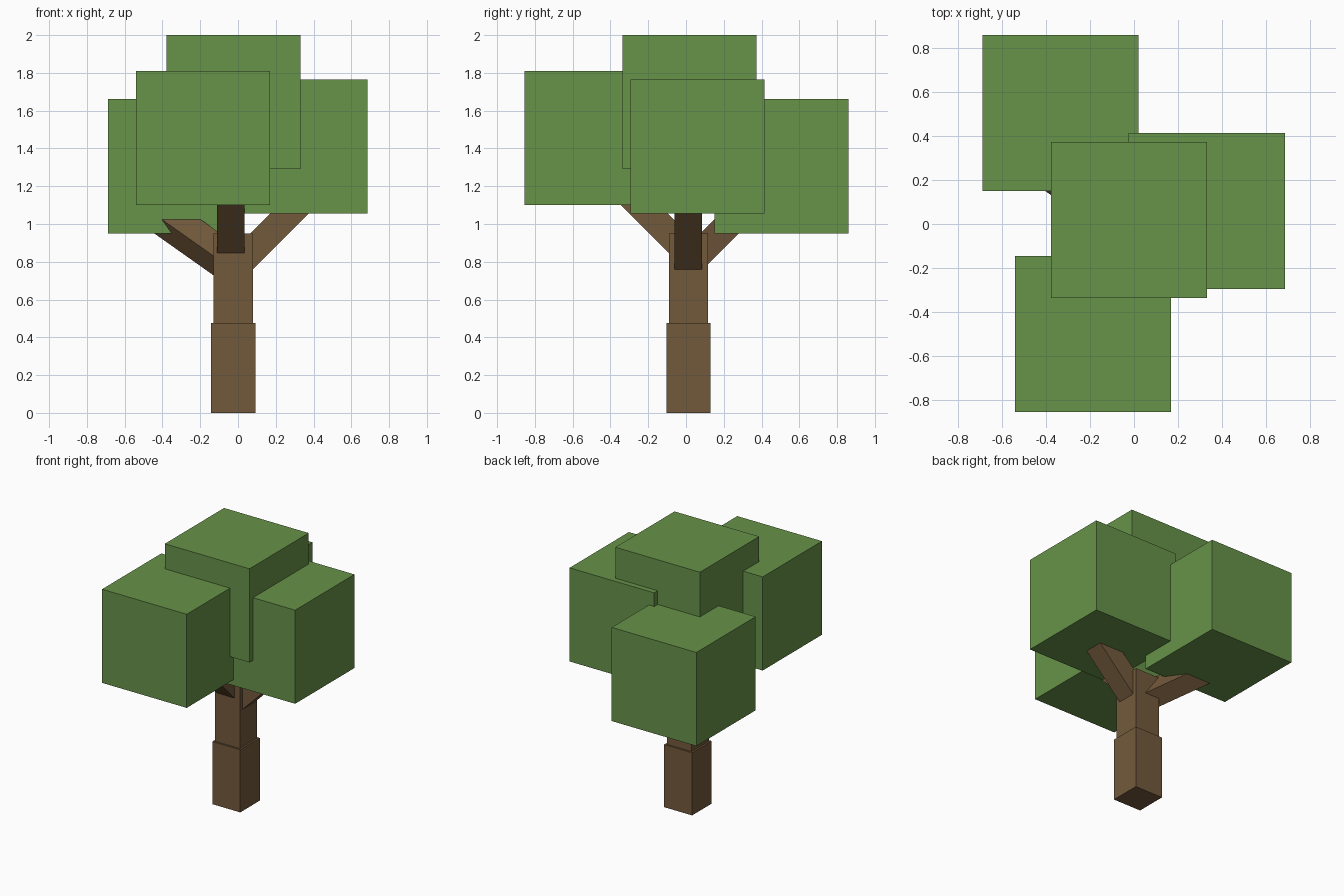
import bpy
from mathutils import Vector, Matrix

if "Cube" in bpy.data.objects:
    bpy.data.objects.remove(bpy.data.objects["Cube"])


def material(name, rgb):
    m = bpy.data.materials.new(name)
    m.diffuse_color = (*rgb, 1)
    m.use_nodes = True
    m.node_tree.nodes["Principled BSDF"].inputs["Base Color"].default_value = m.diffuse_color
    return m


BARK = material("bark brown", (0.171, 0.100, 0.044))
LEAF = material("leaf green", (0.136, 0.288, 0.067))


def box(name, centre, size, mat, axes=None):
    """Box of the given size, optionally turned to three local axes."""
    bpy.ops.mesh.primitive_cube_add(size=1)
    ob = bpy.context.object
    ob.name = name
    turn = Matrix(axes).transposed().to_4x4() if axes else Matrix()
    ob.data.transform(Matrix.Translation(centre) @ turn @ Matrix.Diagonal((*size, 1)))
    ob.data.materials.append(mat)
    return ob


def branch(name, start, direction, side, length, width=0.145):
    """Square beam from start along direction; side is one cross-section axis."""
    d = Vector(direction).normalized()
    s = Vector(side).normalized()
    centre = Vector(start) + d * length / 2
    box(name, centre, (length, width, width), BARK, (d, s, d.cross(s)))


# Trunk: wide foot and narrower upper part
box("lower_trunk", (-0.025, 0.0125, 0.2375), (0.234, 0.234, 0.475), BARK)
box("upper_trunk", (-0.025, 0.0125, 0.7125), (0.207, 0.207, 0.475), BARK)

# Three branches rising out of the trunk into the foliage
branch("right_branch", (-0.025, 0.0125, 0.758), (1, 0, 1), (0, 1, 0), 0.55)
branch("front_branch", (-0.0375, 0.0125, 0.845), (0, -1, 1), (1, 0, 0), 0.53)
branch("back_branch", (-0.025, 0.006, 0.778), (-2 ** 0.5, 1, 1), (0, -1, 1), 0.6)

# Four equal foliage cubes
for name, centre in {
    "top_foliage": (-0.023, 0.018, 1.645),
    "right_foliage": (0.331, 0.060, 1.41),
    "front_foliage": (-0.186, -0.501, 1.455),
    "back_foliage": (-0.334, 0.505, 1.306),
}.items():
    box(name, centre, (0.71, 0.71, 0.71), LEAF)
